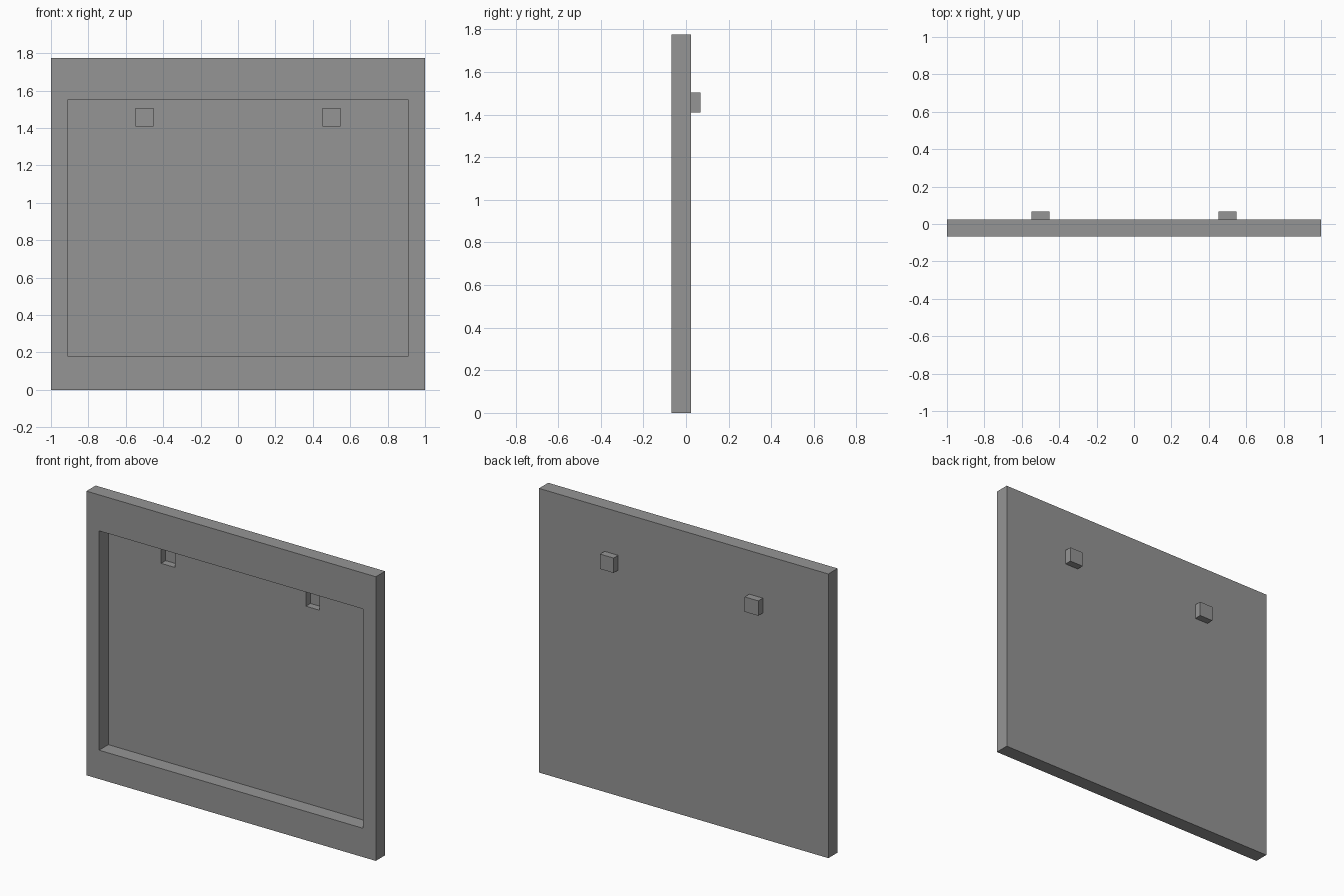
import bpy
import bmesh

cube = bpy.data.objects.get("Cube")
if cube:
    bpy.data.objects.remove(cube, do_unlink=True)

# Single grey finish
grey = bpy.data.materials.new("mid_grey")
grey.use_nodes = True
colour = (0.3, 0.3, 0.3, 1)
grey.diffuse_color = colour
grey.node_tree.nodes["Principled BSDF"].inputs["Base Color"].default_value = colour

# Main measurements
FRONT, BACK, HOOK_BACK = -0.068, 0.023, 0.068
HEIGHT = 1.775
SIDE, BOTTOM, TOP = 0.912, 0.18, 1.55
HOOK_IN, HOOK_OUT = 0.453, 0.547
HOOK_LOW, HOOK_HIGH = 1.41, 1.503


def sheet(bm, xs, zs, y):
    """Upright grid of quads facing the front, returned by (column, row)."""
    verts = [[bm.verts.new((x, y, z)) for z in zs] for x in xs]
    return {
        (i, j): bm.faces.new((verts[i][j], verts[i + 1][j],
                              verts[i + 1][j + 1], verts[i][j + 1]))
        for i in range(len(xs) - 1) for j in range(len(zs) - 1)
    }


def extrude(bm, faces, depth, keep):
    """Push faces along y, optionally leaving the starting faces behind."""
    result = bmesh.ops.extrude_face_region(bm, geom=faces, use_keep_orig=keep)
    moved = [g for g in result["geom"] if isinstance(g, bmesh.types.BMVert)]
    bmesh.ops.translate(bm, verts=moved, vec=(0, depth, 0))
    if not keep:
        left = [f for f in faces if f.is_valid]
        bmesh.ops.delete(bm, geom=left, context="FACES")


def finish(bm, name):
    bmesh.ops.recalc_face_normals(bm, faces=bm.faces[:])
    mesh = bpy.data.meshes.new(name)
    bm.to_mesh(mesh)
    bm.free()
    mesh.materials.append(grey)
    obj = bpy.data.objects.new(name, mesh)
    bpy.context.collection.objects.link(obj)


# Frame: a ring of cells given the full thickness
bm = bmesh.new()
cells = sheet(bm, (-1, -SIDE, SIDE, 1), (0, BOTTOM, TOP, HEIGHT), BACK)
bm.faces.remove(cells.pop((1, 1)))
extrude(bm, list(cells.values()), FRONT - BACK, True)
finish(bm, "frame")

# Thin back panel with two hollow hook blocks pushed out behind it
bm = bmesh.new()
columns = (-SIDE, -HOOK_OUT, -HOOK_IN, HOOK_IN, HOOK_OUT, SIDE)
cells = sheet(bm, columns, (BOTTOM, HOOK_LOW, HOOK_HIGH, TOP), BACK)
extrude(bm, [cells[1, 1], cells[3, 1]], HOOK_BACK - BACK, False)
finish(bm, "back_panel_with_hooks")
